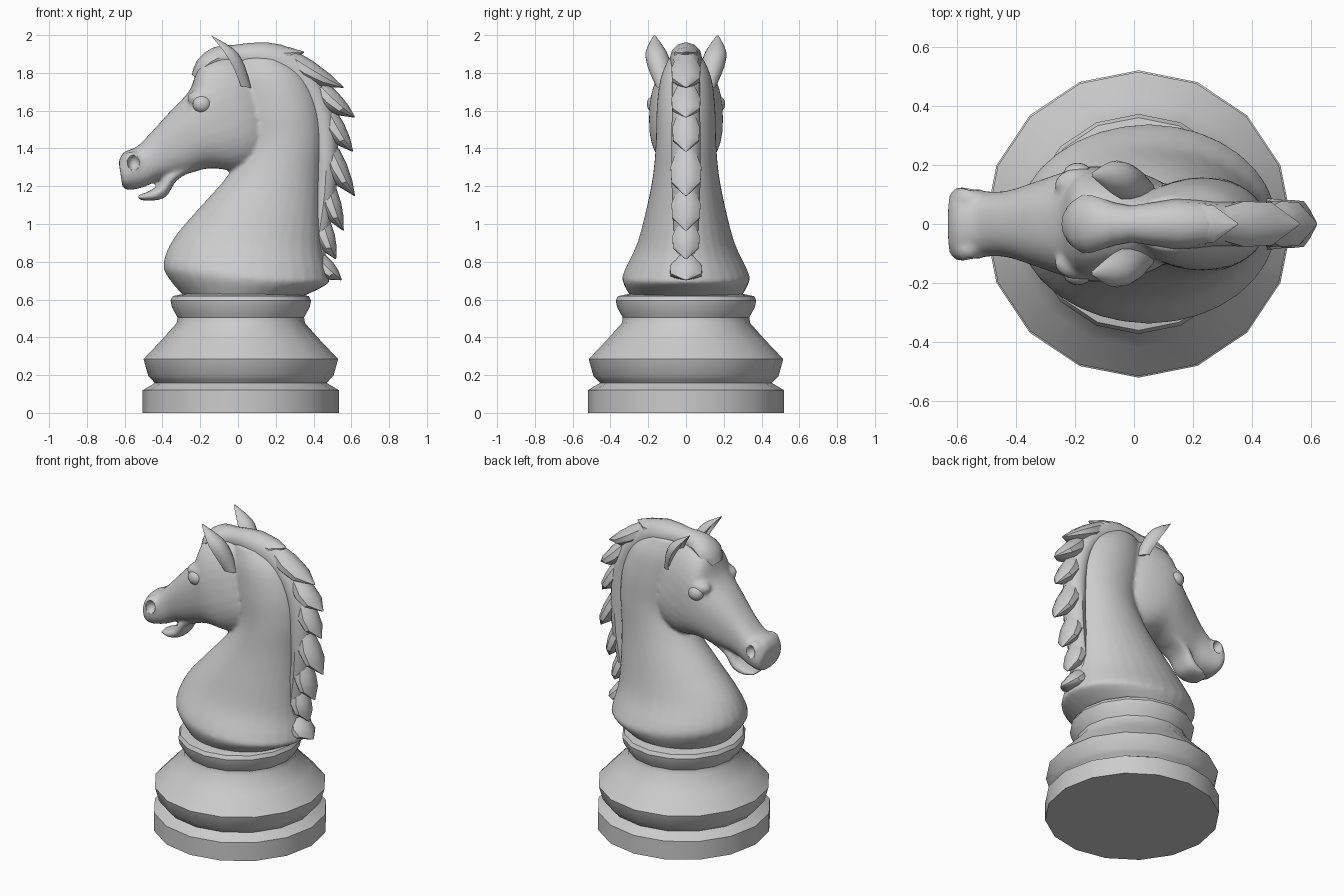
import bpy, bmesh, math
from mathutils import Matrix, Vector

if "Cube" in bpy.data.objects:
    bpy.data.objects.remove(bpy.data.objects["Cube"])


def sgn_pow(v, p):
    return math.copysign(abs(v) ** p, v)


def catmull(a, b, c, d, t):
    return [0.5 * (2 * q + (r - p) * t + (2 * p - 5 * q + 4 * r - s) * t * t
                   + (3 * q - p - 3 * r + s) * t ** 3) for p, q, r, s in zip(a, b, c, d)]


def loft(bm, rings, n=24, steps=1, power=1.0, dent=None):
    """Skin oval rings: (edge_a x, z, edge_b x, z, half width[, y centre])."""
    rings = [tuple(r) + (0,) * (6 - len(r)) for r in rings]
    fine = []
    for i in range(len(rings) - 1):
        quad = [rings[max(i - 1, 0)], rings[i], rings[i + 1], rings[min(i + 2, len(rings) - 1)]]
        fine += [catmull(*quad, k / steps) for k in range(steps)]
    fine.append(rings[-1])
    loops = []
    for ax, az, bx, bz, hw, yc in fine:
        loop = []
        for k in range(n):
            t = 2 * math.pi * k / n
            u, v = sgn_pow(math.cos(t), power), sgn_pow(math.sin(t), power)
            if dent is not None and u > 0.3:
                u = dent
            loop.append(bm.verts.new(((ax + bx) / 2 + u * (ax - bx) / 2, yc + v * hw,
                                      (az + bz) / 2 + u * (az - bz) / 2)))
        loops.append(loop)
    for a, b in zip(loops, loops[1:]):
        for k in range(n):
            bm.faces.new((a[k], a[(k + 1) % n], b[(k + 1) % n], b[k]))
    bm.faces.new(loops[0])
    bm.faces.new(loops[-1])


def ball(bm, loc, size):
    m = Matrix.Translation(Vector(loc)) @ Matrix.Diagonal((*size, 1))
    bmesh.ops.create_uvsphere(bm, u_segments=20, v_segments=12, radius=1, matrix=m)


def finish(bm, name, angle=40):
    bmesh.ops.recalc_face_normals(bm, faces=bm.faces)
    me = bpy.data.meshes.new(name)
    bm.to_mesh(me)
    bm.free()
    me.shade_smooth()
    me.set_sharp_from_angle(angle=math.radians(angle))
    ob = bpy.data.objects.new(name, me)
    bpy.context.collection.objects.link(ob)
    return ob


# Turned 16-sided base
profile = [(.52, 0), (.52, .12), (.455, .158), (.47, .175), (.49, .195), (.515, .285),
           (.42, .385), (.34, .475), (.335, .505), (.365, .56), (.372, .595), (.36, .618), (.28, .635)]
bm = bmesh.new()
loft(bm, [(.015 + r, z, .015 - r, z, r) for r, z in profile], n=16)
finish(bm, "base", 35)

# Horse body: neck, head and lower jaw fused into one smooth skin
bm = bmesh.new()
loft(bm, [(-.28, .61, .33, .61, .29), (-.365, .71, .47, .68, .335), (-.395, .79, .48, .72, .325),
          (-.34, .925, .45, .86, .26), (-.2, 1.09, .44, 1.05, .212), (-.06, 1.25, .44, 1.25, .176),
          (.02, 1.40, .45, 1.45, .16), (.0, 1.6, .43, 1.62, .155), (-.02, 1.76, .36, 1.78, .135),
          (.0, 1.88, .24, 1.88, .09)], n=32, steps=4)
loft(bm, [(.06, 1.87, .19, 1.45, .10), (-.08, 1.89, .13, 1.34, .165), (-.2, 1.85, .0, 1.285, .195),
          (-.255, 1.71, -.15, 1.295, .185), (-.36, 1.595, -.27, 1.265, .148),
          (-.46, 1.485, -.40, 1.24, .112), (-.535, 1.41, -.50, 1.195, .112),
          (-.605, 1.38, -.585, 1.18, .124), (-.632, 1.33, -.612, 1.20, .10)],
     n=32, steps=4, power=.85)
loft(bm, [(-.2, 1.34, -.2, 1.30, .10), (-.36, 1.275, -.32, 1.235, .09),
          (-.425, 1.205, -.38, 1.145, .085), (-.475, 1.172, -.46, 1.123, .08),
          (-.535, 1.15, -.52, 1.128, .05)], steps=4, power=.85)
for s in (1, -1):
    ball(bm, (-.18, s * .135, 1.665), (.09, .055, .05))      # brow
    ball(bm, (-.56, s * .085, 1.325), (.055, .045, .06))     # nostril swelling
body = finish(bm, "horse_body", 60)
rm = body.modifiers.new("Fuse", 'REMESH')
rm.mode, rm.voxel_size, rm.use_smooth_shade = 'VOXEL', .012, True
sm = body.modifiers.new("Soften", 'SMOOTH')
sm.factor, sm.iterations = .5, 6

# Nostril hollows
bm = bmesh.new()
for s in (1, -1):
    ball(bm, (-.553, s * .135, 1.325), (.034, .05, .044))
cutter = finish(bm, "nostril_cutter")
cutter.hide_render = True
cutter.hide_set(True)
bo = body.modifiers.new("Nostrils", 'BOOLEAN')
bo.object, bo.operation, bo.solver = cutter, 'DIFFERENCE', 'EXACT'

# Eyes
bm = bmesh.new()
for s in (1, -1):
    ball(bm, (-.19, s * .165, 1.635), (.05, .042, .047))
finish(bm, "eyes")

# Ears, hollow at the front
for s, side in ((1, "left"), (-1, "right")):
    bm = bmesh.new()
    loft(bm, [(-.04, 1.74, .07, 1.72, .045, s * .115), (-.085, 1.82, .035, 1.84, .062, s * .14),
              (-.13, 1.90, -.02, 1.925, .055, s * .158), (-.148, 2.0, -.14, 1.997, .005, s * .167)],
         n=16, steps=3, dent=-.35)
    finish(bm, "ear_" + side)

# Mane crest, from forelock to the foot of the neck
bm = bmesh.new()
loft(bm, [(-.245, 1.79, -.18, 1.75, .06), (-.215, 1.87, -.13, 1.80, .10), (-.13, 1.935, -.08, 1.82, .085),
          (-.02, 1.948, .0, 1.82, .062), (.15, 1.962, .13, 1.80, .085), (.31, 1.915, .22, 1.75, .075),
          (.43, 1.77, .33, 1.68, .075), (.51, 1.58, .38, 1.55, .075), (.53, 1.38, .40, 1.37, .078),
          (.52, 1.17, .40, 1.17, .075), (.485, .97, .38, .97, .065), (.46, .82, .36, .82, .06),
          (.45, .71, .34, .70, .06)], n=12, steps=2)
finish(bm, "mane_crest", 35)

# Overlapping pointed locks: start of outer edge, tip, half width
locks = [((.10, 1.95), (.35, 1.912), .075), ((.30, 1.92), (.56, 1.725), .085),
         ((.47, 1.75), (.62, 1.567), .085), ((.52, 1.60), (.61, 1.385), .08),
         ((.535, 1.40), (.62, 1.15), .09), ((.52, 1.19), (.56, .966), .085),
         ((.49, 1.01), (.52, .815), .08), ((.46, .84), (.55, .705), .095)]
bm = bmesh.new()
for (sx, sz), (tx, tz), w in locks:
    d = Vector((tx - sx, tz - sz))
    inward = Vector((d.y, -d.x)).normalized() * .11
    rings = []
    for f, bulge, depth, width in ((0, 0, 1, .6), (.35, .012, 1.1, .95), (.68, .012, .8, .9), (1, 0, .05, .06)):
        p = Vector((sx, sz)) + d * f - inward.normalized() * bulge
        q = p + inward * depth
        rings.append((p.x, p.y, q.x, q.y, w * width))
    loft(bm, rings, n=10)
finish(bm, "mane_locks", 35)
